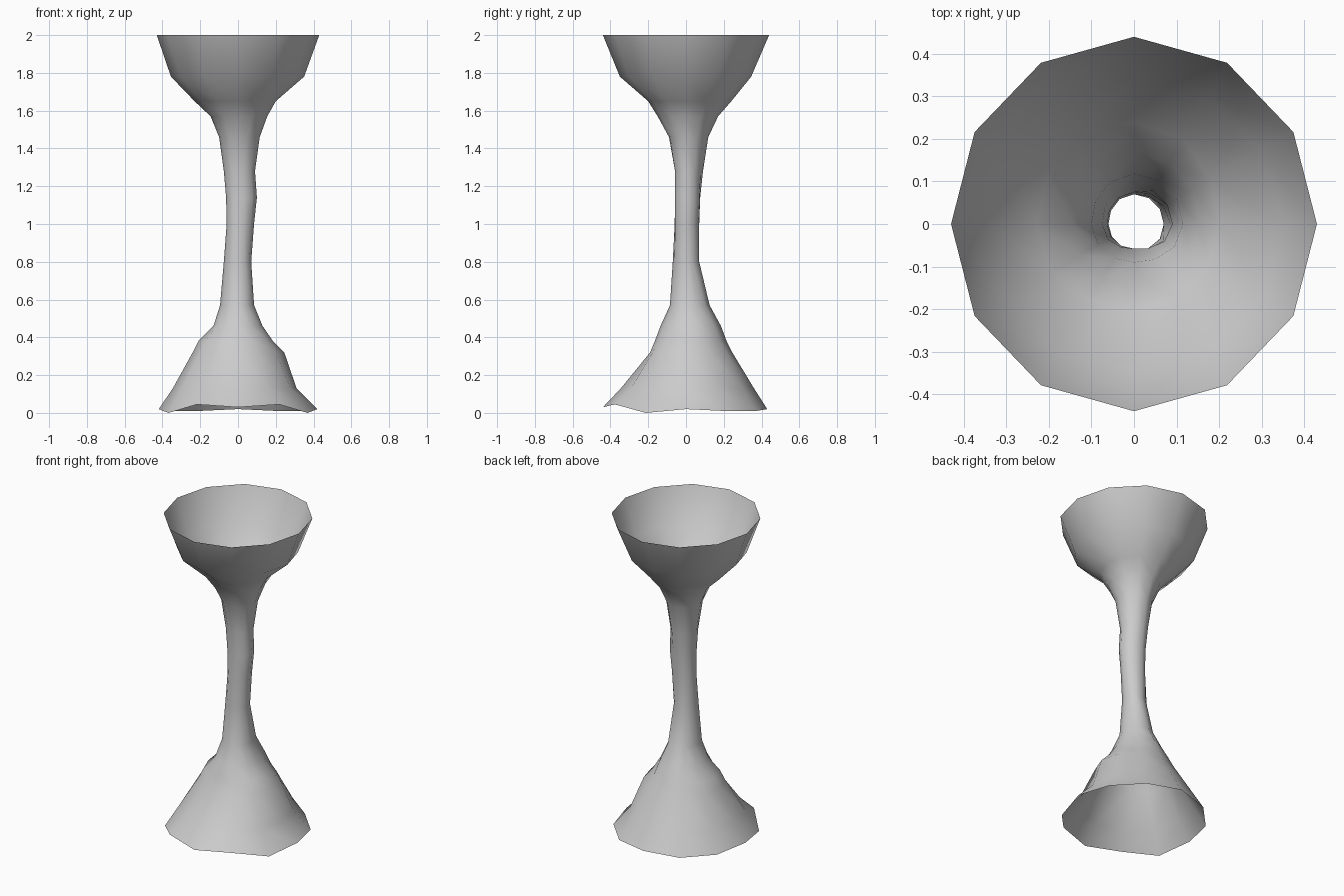
import bpy, bmesh
from math import sin, cos, pi

cube = bpy.data.objects.get("Cube")
if cube:
    bpy.data.objects.remove(cube)

SIDES = 12

# Rings from rim to foot: height, then reach to the right, left, front and back
RINGS = [
    (2.00, .43, .43, .44, .44),
    (1.78, .355, .35, .35, .345),
    (1.65, .23, .20, .20, .24),
    (1.57, .145, .155, .15, .17),
    (1.46, .10, .115, .09, .118),
    (1.28, .075, .09, .058, .09),
    (1.14, .063, .10, .058, .075),
    (1.00, .06, .085, .06, .07),
    (0.80, .075, .07, .07, .07),
    (0.57, .095, .085, .085, .125),
    (0.46, .13, .13, .135, .185),
    (0.38, .21, .185, .165, .215),
    (0.32, .24, .245, .19, .245),
    (0.13, .345, .31, .345, .36),
    (0.02, .42, .42, .44, .43),
]
# Wavy lower edge, counted round from the left side
FOOT_WAVE = [0, -.01, -.01, 0, -.01, -.01, 0, -.02, .025, .01, .025, -.02]

clay = bpy.data.materials.new("plain grey")
clay.use_nodes = True
grey = (.6, .6, .6, 1)
clay.diffuse_color = grey
clay.node_tree.nodes["Principled BSDF"].inputs["Base Color"].default_value = grey


def make_ring(bm, z, right, left, front, back, wave=None):
    """One closed loop whose reach blends between the four directions."""
    verts = []
    for i in range(SIDES):
        a = 2 * pi * i / SIDES
        c, s = cos(a), sin(a)
        r = (left if c > 0 else right) * c * c + (back if s > 0 else front) * s * s
        verts.append(bm.verts.new((r * c, r * s, z + (wave[i] if wave else 0))))
    return verts


# Open flared tube: upper funnel, slim stem and spreading foot
bm = bmesh.new()
loops = [make_ring(bm, *ring, wave=FOOT_WAVE if ring is RINGS[-1] else None)
         for ring in RINGS]
for upper, lower in zip(loops, loops[1:]):
    for i in range(SIDES):
        j = (i + 1) % SIDES
        bm.faces.new((upper[i], lower[i], lower[j], upper[j]))

mesh = bpy.data.meshes.new("flared_tube")
bm.to_mesh(mesh)
bm.free()
mesh.materials.append(clay)
mesh.shade_smooth()
tube = bpy.data.objects.new("flared_tube", mesh)
bpy.context.collection.objects.link(tube)
